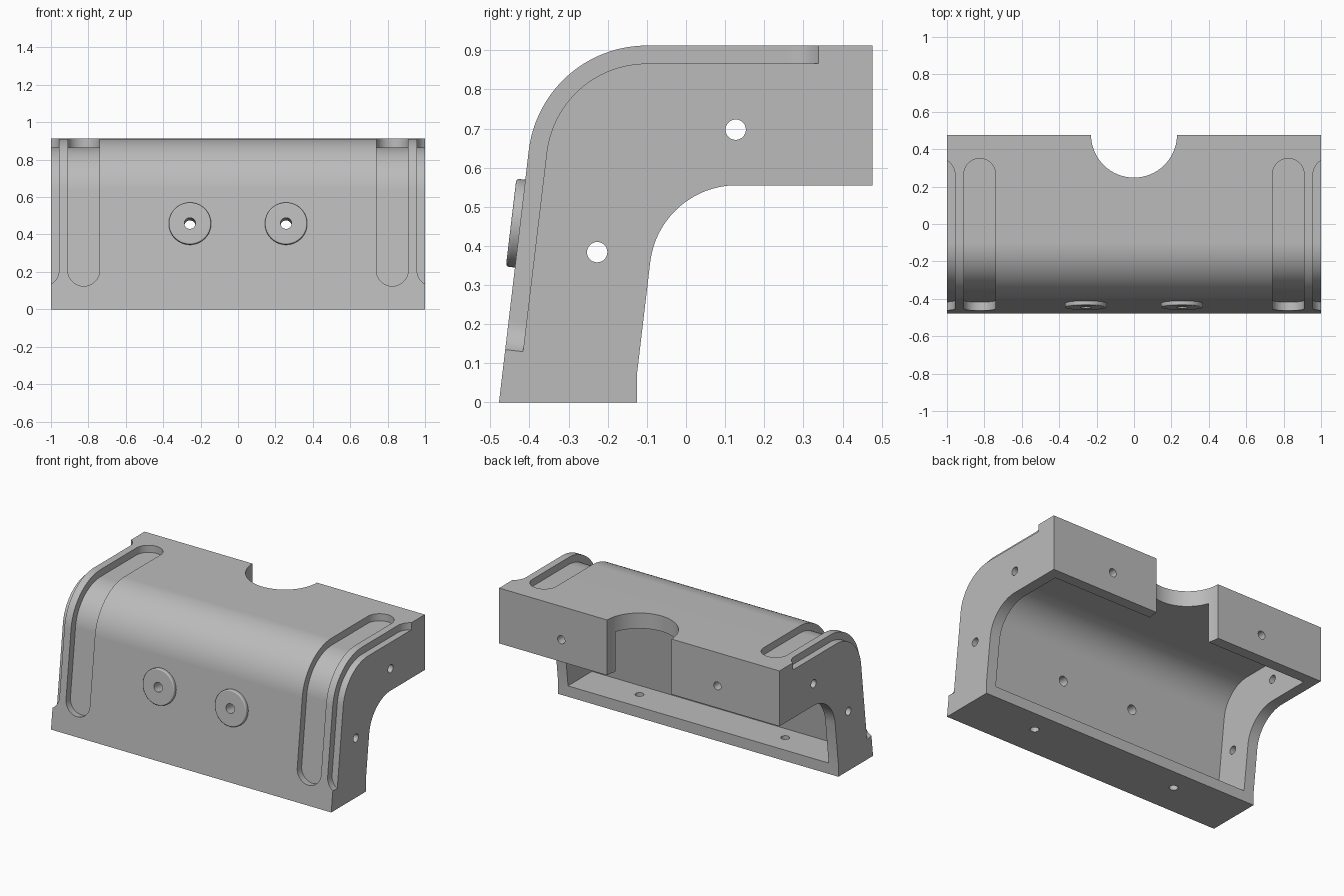
import bpy, bmesh, math
from mathutils import Vector, Matrix

old = bpy.data.objects.get("Cube")
if old:
    bpy.data.objects.remove(old, do_unlink=True)

gray = bpy.data.materials.new("plain gray")
gray.use_nodes = True
color = (0.5, 0.5, 0.5, 1)
gray.diffuse_color = color
gray.node_tree.nodes["Principled BSDF"].inputs["Base Color"].default_value = color

# Outer curve: leaning front, round shoulder, flat top
LEAN = math.atan(0.119)
TOP, BACK, FRONT = 0.912, 0.476, -0.478
R_OUT, C_OUT = 0.304, Vector((-0.10, 0.608))
R_IN, C_IN = 0.223, Vector((0.13, 0.332))
RISE = 0.644 / math.cos(LEAN)
TURN = math.pi / 2 - LEAN
BEND = R_OUT * TURN


def around(center, radius, steps=28):
    """Points from the leaning front tangent up to the top tangent."""
    return [center + radius * Vector((-math.cos(LEAN + TURN * i / steps),
                                      math.sin(LEAN + TURN * i / steps)))
            for i in range(steps + 1)]


def surface(s, lift):
    """Point (y, z) at arc length s on the outer curve, lifted along its normal."""
    if s < RISE:
        normal = Vector((-math.cos(LEAN), math.sin(LEAN)))
        p = C_OUT + R_OUT * normal - (RISE - s) * Vector((math.sin(LEAN), math.cos(LEAN)))
    else:
        a = LEAN + min((s - RISE) / R_OUT, TURN)
        normal = Vector((-math.cos(a), math.sin(a)))
        p = C_OUT + R_OUT * normal + Vector((max(0, s - RISE - BEND), 0))
    return p + lift * normal


def finish(name, bm):
    bmesh.ops.recalc_face_normals(bm, faces=bm.faces)
    mesh = bpy.data.meshes.new(name)
    bm.to_mesh(mesh)
    bm.free()
    mesh.materials.append(gray)
    obj = bpy.data.objects.new(name, mesh)
    bpy.context.collection.objects.link(obj)
    return obj


def prism(name, outline, half):
    bm = bmesh.new()
    face = bm.faces.new([bm.verts.new((-half, p[0], p[1])) for p in outline])
    out = bmesh.ops.extrude_face_region(bm, geom=[face])
    verts = [v for v in out["geom"] if isinstance(v, bmesh.types.BMVert)]
    bmesh.ops.translate(bm, verts=verts, vec=(2 * half, 0, 0))
    return finish(name, bm)


def rod(name, center, axis, radius, length, sides=32):
    bm = bmesh.new()
    turn = Vector((0, 0, 1)).rotation_difference(Vector(axis)).to_matrix().to_4x4()
    bmesh.ops.create_cone(bm, cap_ends=True, segments=sides, radius1=radius, radius2=radius,
                          depth=length, matrix=Matrix.Translation(center) @ turn)
    return finish(name, bm)


def groove(name, x, radius=0.085, depth=0.046):
    """Round-ended slot that follows the outer curve."""
    start, end = 0.21, RISE + BEND + 0.365
    n = 12
    rows = [(start - radius * math.cos(math.pi / 2 * i / n),
             radius * math.sin(math.pi / 2 * i / n)) for i in range(n + 1)]
    rows[0] = (rows[0][0], radius * 0.02)
    tail = [(end + start - s, w) for s, w in reversed(rows)]
    rows += [(RISE + BEND * i / 28, radius) for i in range(29)] + tail
    bm = bmesh.new()
    rings = []
    for s, w in rows:
        ring = []
        for side, lift in ((-1, -depth), (1, -depth), (1, 0.03), (-1, 0.03)):
            y, z = surface(s, lift)
            ring.append(bm.verts.new((x + side * w, y, z)))
        rings.append(ring)
    for a, b in zip(rings, rings[1:]):
        for i in range(4):
            j = (i + 1) % 4
            bm.faces.new((a[i], a[j], b[j], b[i]))
    bm.faces.new(rings[0])
    bm.faces.new(rings[-1])
    return finish(name, bm)


def cut(body, tool):
    tool.hide_render = True
    mod = body.modifiers.new("cut", 'BOOLEAN')
    mod.operation, mod.solver, mod.object = 'DIFFERENCE', 'EXACT', tool
    bpy.context.view_layer.objects.active = body
    bpy.ops.object.modifier_apply(modifier=mod.name)
    bpy.data.objects.remove(tool, do_unlink=True)


def smooth(obj):
    bpy.ops.object.select_all(action='DESELECT')
    obj.select_set(True)
    bpy.context.view_layer.objects.active = obj
    bpy.ops.object.shade_smooth_by_angle(angle=math.radians(30))
    mod = obj.modifiers.new("even shading", 'WEIGHTED_NORMAL')
    mod.keep_sharp = True


# Curved housing block
outline = [Vector((FRONT, 0))] + around(C_OUT, R_OUT) + [Vector((BACK, TOP)), Vector((BACK, 0.555))]
outline += list(reversed(around(C_IN, R_IN))) + [Vector((-0.125, 0.075)), Vector((-0.125, 0))]
housing = prism("curved_housing", outline, 1)

# Hollow inside, open towards the lower back
WALL, SKIN = 0.07, 0.10
low = surface(0, -SKIN)
low += Vector((math.tan(LEAN), 1)) * (WALL - low.y)
hollow = [low] + around(C_OUT, R_OUT - SKIN)
hollow += [Vector((BACK - WALL, TOP - SKIN)), Vector((BACK - WALL, WALL))]
cut(housing, prism("hollow_cutter", hollow, 1 - WALL))

# Half-round notch in the back edge
cut(housing, rod("notch_cutter", (0, BACK + 0.002, 0.7), (0, 0, 1), 0.23, 1, 64))

# Grooves and drilled holes on both sides
front_normal = Vector((0, -math.cos(LEAN), math.sin(LEAN)))
boss_y, boss_z = surface(0.457 / math.cos(LEAN), 0)
for side in (-1, 1):
    cut(housing, groove("groove_cutter", side * 0.825))
    cut(housing, groove("edge_groove_cutter", side * 1.042))
    for y, z in ((0.127, 0.697), (-0.227, 0.384)):
        cut(housing, rod("side_drill", (side, y, z), (1, 0, 0), 0.026, 0.3))
    cut(housing, rod("back_drill", (side * 0.557, BACK, 0.697), (0, 1, 0), 0.026, 0.3))
    cut(housing, rod("base_drill", (side * 0.52, -0.268, 0), (0, 0, 1), 0.026, 0.3))
    cut(housing, rod("front_drill", (side * 0.257, boss_y, boss_z), front_normal, 0.03, 0.3))
smooth(housing)

# Round bosses on the front, with a rounded rim
ring = [(0.03, -0.004), (0.03, 0.023)]
ring += [(0.105 + 0.008 * math.sin(a), 0.015 + 0.008 * math.cos(a))
         for a in (math.pi / 8 * i for i in range(5))] + [(0.113, -0.004)]
for side, label in ((-1, "right"), (1, "left")):
    bm = bmesh.new()
    verts = [bm.verts.new((r, 0, h)) for r, h in ring]
    edges = [bm.edges.new((verts[i - 1], verts[i])) for i in range(len(verts))]
    bmesh.ops.spin(bm, geom=verts + edges, cent=(0, 0, 0), axis=(0, 0, 1),
                   angle=math.tau, steps=64, use_duplicate=False)
    bmesh.ops.remove_doubles(bm, verts=bm.verts, dist=0.0001)
    turn = Vector((0, 0, 1)).rotation_difference(front_normal).to_matrix().to_4x4()
    bm.transform(Matrix.Translation((side * 0.257, boss_y, boss_z)) @ turn)
    smooth(finish(label + "_front_boss", bm))
